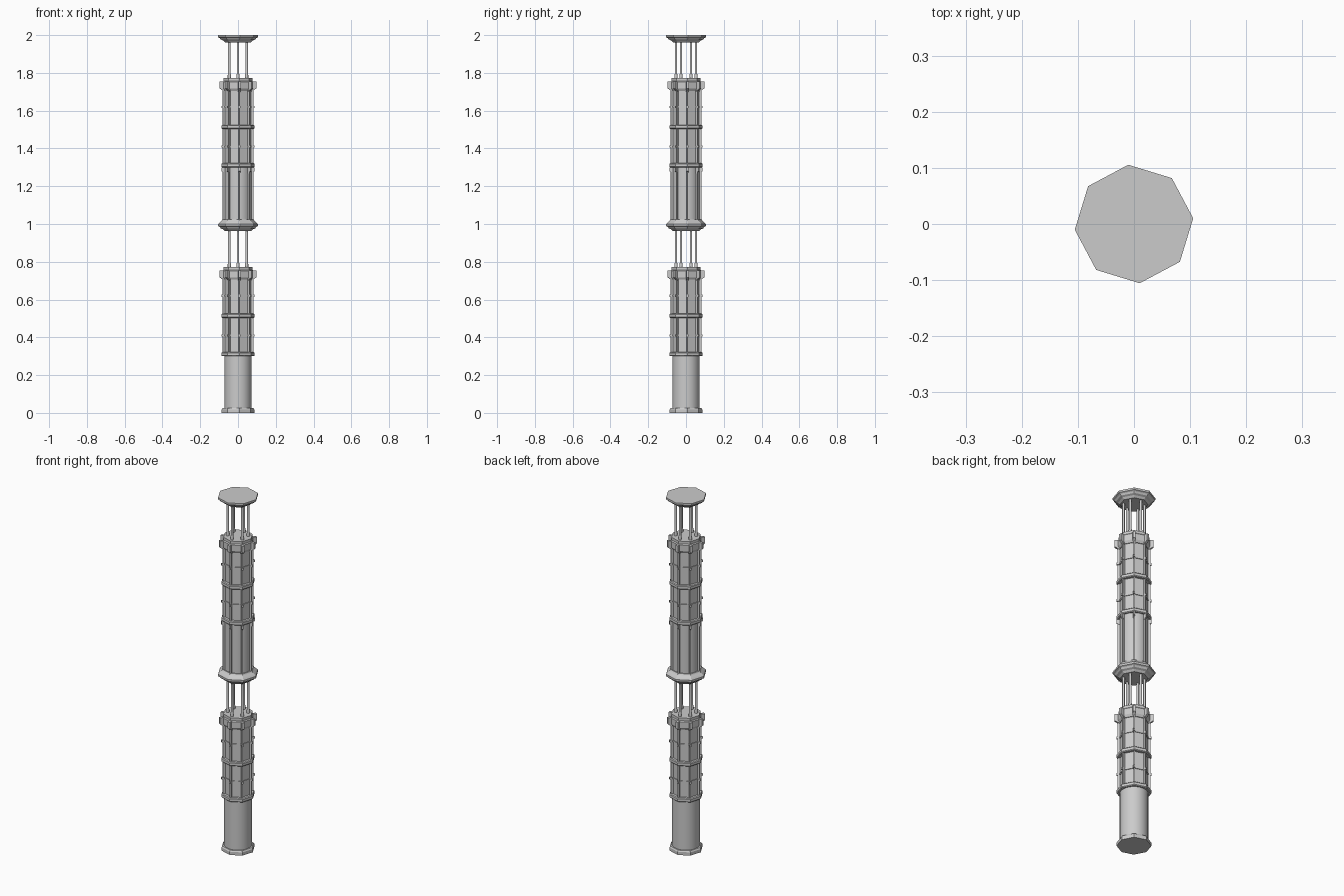
import bpy, math

if "Cube" in bpy.data.objects:
    bpy.data.objects.remove(bpy.data.objects["Cube"])

TURN = math.radians(5.5)   # the octagonal plan is slightly rotated


def lathe(name, profile, sides=8, center=(0, 0), turn=TURN, smooth=False):
    """Closed solid of revolution from (radius, z) points, bottom to top."""
    verts, faces = [], []
    for r, z in profile:
        for i in range(sides):
            a = turn + 2 * math.pi * i / sides
            verts.append((center[0] + r * math.cos(a), center[1] + r * math.sin(a), z))
    for k in range(len(profile) - 1):
        for i in range(sides):
            j = (i + 1) % sides
            faces.append((k * sides + i, k * sides + j, (k + 1) * sides + j, (k + 1) * sides + i))
    faces.append(tuple(reversed(range(sides))))
    top = (len(profile) - 1) * sides
    faces.append(tuple(range(top, top + sides)))
    mesh = bpy.data.meshes.new(name)
    mesh.from_pydata(verts, [], faces)
    obj = bpy.data.objects.new(name, mesh)
    bpy.context.collection.objects.link(obj)
    if smooth:
        bpy.ops.object.select_all(action='DESELECT')
        obj.select_set(True)
        bpy.context.view_layer.objects.active = obj
        bpy.ops.object.shade_smooth_by_angle(angle=math.radians(35))
    return obj


def radial_boxes(name, r0, r1, z0, z1, width, slope=0.0):
    """Eight boxes at the octagon corners; slope raises the outer lower edge."""
    verts, faces = [], []
    for i in range(8):
        a = TURN + math.pi * i / 4
        c, s = math.cos(a), math.sin(a)
        b = len(verts)
        for r, z in ((r0, z0), (r1, z0 + slope), (r1, z1), (r0, z1)):
            for t in (-width / 2, width / 2):
                verts.append((r * c - t * s, r * s + t * c, z))
        for f in ((0, 2, 3, 1), (2, 4, 5, 3), (4, 6, 7, 5), (6, 0, 1, 7),
                  (0, 6, 4, 2), (1, 3, 5, 7)):
            faces.append(tuple(b + v for v in f))
    mesh = bpy.data.meshes.new(name)
    mesh.from_pydata(verts, [], faces)
    obj = bpy.data.objects.new(name, mesh)
    bpy.context.collection.objects.link(obj)
    return obj


def ring(name, r, z0, z1):
    return lathe(name, [(r - 0.004, z0), (r, z0 + 0.004), (r, z1 - 0.004), (r - 0.004, z1)])


def storey(tag, z, ribbed):
    # base and smooth lower shaft
    lathe(tag + "_base", [(0.087, z), (0.087, z + 0.018), (0.082, z + 0.025)])
    lathe(tag + "_lower_shaft", [(0.071, z + 0.02), (0.071, z + 0.31)], sides=32, smooth=True)
    if ribbed:
        radial_boxes(tag + "_lower_ribs", 0.065, 0.081, z + 0.02, z + 0.30, 0.007)
        radial_boxes(tag + "_lower_brackets", 0.065, 0.088, z + 0.265, z + 0.30, 0.009, 0.015)
    # upper shaft with ribs and dividing rings
    lathe(tag + "_upper_shaft", [(0.070, z + 0.31), (0.070, z + 0.76)])
    radial_boxes(tag + "_upper_ribs", 0.06, 0.081, z + 0.31, z + 0.74, 0.007)
    ring(tag + "_lower_ring", 0.088, z + 0.30, z + 0.322)
    ring(tag + "_middle_ring", 0.088, z + 0.503, z + 0.525)
    for n, h in enumerate((0.41, 0.62)):
        lathe(f"{tag}_thin_band_{n}", [(0.074, z + h - 0.004), (0.074, z + h + 0.004)])
        radial_boxes(f"{tag}_rib_studs_{n}", 0.065, 0.088, z + h - 0.006, z + h + 0.006, 0.009)
    # gallery with projecting brackets
    lathe(tag + "_gallery", [(0.074, z + 0.705), (0.082, z + 0.718), (0.082, z + 0.752),
                             (0.077, z + 0.757), (0.077, z + 0.772)])
    radial_boxes(tag + "_gallery_brackets", 0.07, 0.098, z + 0.70, z + 0.755, 0.014, 0.018)
    # six slender lantern columns
    for i in range(6):
        a = math.radians(30 + 60 * i)
        c = (0.053 * math.cos(a), 0.053 * math.sin(a))
        lathe(f"{tag}_column_{i}", [(0.0085, z + 0.768), (0.0085, z + 0.787), (0.0065, z + 0.795),
                                    (0.0065, z + 0.968)], 12, c, 0, True)
    # flaring cap slab
    lathe(tag + "_cap", [(0.070, z + 0.962), (0.080, z + 0.972), (0.092, z + 0.977),
                         (0.098, z + 0.985), (0.106, z + 0.989), (0.106, z + 1.0)])


storey("lower", 0.0, False)
storey("upper", 1.0, True)
# sloped skirt joining the two storeys
lathe("joining_skirt", [(0.106, 0.999), (0.098, 1.008), (0.087, 1.018)])
